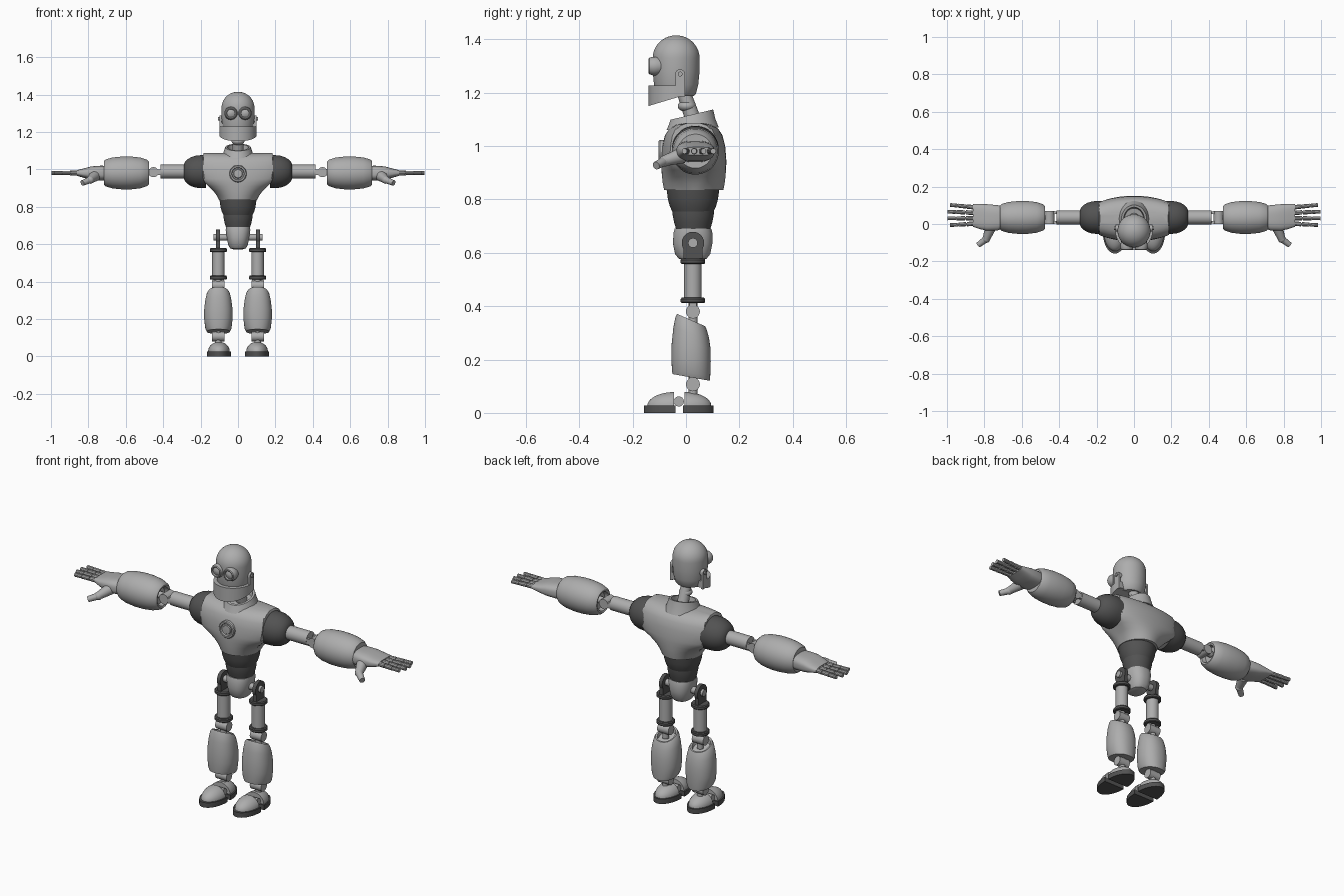
import bpy, bmesh, math
from mathutils import Vector, Matrix

old = bpy.data.objects.get("Cube")
if old:
    bpy.data.objects.remove(old, do_unlink=True)


def material(name, value):
    m = bpy.data.materials.new(name)
    m.use_nodes = True
    m.diffuse_color = (value, value, value, 1)
    m.node_tree.nodes["Principled BSDF"].inputs["Base Color"].default_value = (value, value, value, 1)
    return m


LIGHT = material("light grey metal", 0.42)
DARK = material("dark grey rubber", 0.085)


def finish(name, bm, mat, pair=False):
    """Make an object from the mesh; a pair also gets a mirrored right copy."""
    for side in (1, -1) if pair else (1,):
        if side < 0:
            bmesh.ops.scale(bm, vec=(-1, 1, 1), verts=bm.verts)
        bmesh.ops.recalc_face_normals(bm, faces=bm.faces)
        bm.normal_update()
        for f in bm.faces:
            f.smooth = True
        for e in bm.edges:
            e.smooth = len(e.link_faces) == 2 and e.calc_face_angle(0) < 0.6
        label = ("left_" if side > 0 else "right_") + name if pair else name
        me = bpy.data.meshes.new(label)
        bm.to_mesh(me)
        me.materials.append(mat)
        bpy.context.collection.objects.link(bpy.data.objects.new(label, me))
    bm.free()


def loft(name, axis, sections, mat, pair=False, n=40, power=2):
    """Sections: (position, half_u, half_v, centre_u, centre_v, tilt, clamp)."""
    bm = bmesh.new()
    rings = []
    for sec in sections:
        p, hu, hv, cu, cv, tilt, clamp = tuple(sec) + (0, 1)[len(sec) - 5:]
        ring = []
        for i in range(n):
            t = math.tau * (i + 0.5) / n
            c, s = (math.copysign(abs(w) ** (2 / power), w) for w in (math.cos(t), math.sin(t)))
            u = cu + hu * max(-1, min(1, c * clamp))
            v, q = cv + hv * s, p + tilt * hv * s
            co = {"x": (q, u, v), "y": (u, q, v), "z": (u, v, q)}[axis]
            ring.append(bm.verts.new(co))
        rings.append(ring)
    for a, b in zip(rings, rings[1:]):
        for i in range(n):
            j = (i + 1) % n
            bm.faces.new((a[i], a[j], b[j], b[i]))
    bm.faces.new(rings[0])
    bm.faces.new(rings[-1])
    finish(name, bm, mat, pair)


def turned(name, axis, profile, cu, cv, mat, pair=False, n=40):
    """Round part from (position, radius) pairs."""
    loft(name, axis, [(p, r, r, cu, cv, 0, 1) for p, r in profile], mat, pair, n)


def rod(name, a, b, r1, mat, pair=False, r2=None, n=24):
    a, b = Vector(a), Vector(b)
    bm = bmesh.new()
    rot = (b - a).to_track_quat("Z", "Y").to_matrix().to_4x4()
    bmesh.ops.create_cone(bm, cap_ends=True, segments=n, radius1=r1, radius2=r2 or r1,
                          depth=(b - a).length, matrix=Matrix.Translation((a + b) / 2) @ rot)
    finish(name, bm, mat, pair)


def box(name, centre, size, mat, pair=False):
    bm = bmesh.new()
    bmesh.ops.create_cube(bm, size=1, matrix=Matrix.Translation(centre) @ Matrix.Diagonal((*size, 1)))
    finish(name, bm, mat, pair)


def ball(name, centre, radii, mat, pair=False, cuts=()):
    """Ellipsoid; each cut is a direction whose far half is removed."""
    bm = bmesh.new()
    bmesh.ops.create_uvsphere(bm, u_segments=36, v_segments=20, radius=1,
                              matrix=Matrix.Translation(centre) @ Matrix.Diagonal((*radii, 1)))
    for d in cuts:
        bmesh.ops.bisect_plane(bm, geom=bm.verts[:] + bm.edges[:] + bm.faces[:],
                               plane_co=centre, plane_no=d, clear_outer=True)
        bmesh.ops.holes_fill(bm, edges=[e for e in bm.edges if e.is_boundary])
    finish(name, bm, mat, pair)


def half_slab(name, x, y, z0, z1, rx, ry, back, mat, pair=False, rise=0):
    """D-shaped slab: half ellipse of signed length ry, closed at y + back."""
    bm = bmesh.new()
    pts = [(x + rx * math.cos(math.pi * i / 28), y + ry * math.sin(math.pi * i / 28)) for i in range(29)]
    if back:
        pts += [(x - rx, y + back), (x + rx, y + back)]
    low = [bm.verts.new((u, v, z0 + rise * (v - y))) for u, v in pts]
    top = [bm.verts.new((u, v, z1)) for u, v in pts]
    bm.faces.new(low)
    bm.faces.new(top)
    for i in range(len(pts)):
        j = (i + 1) % len(pts)
        bm.faces.new((low[i], low[j], top[j], top[i]))
    finish(name, bm, mat, pair)


# Head, jaw and ear straps
HY = -0.037
dome = [(1.33 + 0.085 * math.sin(a), 0.088 * math.cos(a)) for a in (k * math.pi / 20 for k in range(10))]
turned("head", "z", [(1.187, 0.066), (1.195, 0.074), (1.23, 0.083), (1.28, 0.088)] + dome + [(1.415, 0.004)],
       0, HY, LIGHT, n=48)
half_slab("jaw", 0, -0.035, 1.182, 1.228, 0.1, -0.105, 0.03, LIGHT, rise=0.3)
box("ear_strap", (0.094, -0.022, 1.228), (0.012, 0.036, 0.085), LIGHT, True)
rod("ear_disc", (0.08, -0.022, 1.27), (0.1, -0.022, 1.27), 0.018, LIGHT, True)
rod("ear_bolt", (0.09, -0.022, 1.27), (0.106, -0.022, 1.27), 0.009, LIGHT, True)

# Eyes: rounded housing, raised rim and lens
turned("eye", "y", [(-0.07, 0.02), (-0.09, 0.029), (-0.11, 0.035), (-0.125, 0.035), (-0.137, 0.031),
                    (-0.14, 0.027), (-0.139, 0.023), (-0.131, 0.021), (-0.134, 0.014), (-0.137, 0.003)],
       0.038, 1.3, LIGHT, True)

# Neck and tilted hollow collar
rod("neck", (0, -0.008, 1.2), (0, 0.035, 1.075), 0.026, LIGHT, r2=0.03)
ball("neck_joint", (0, 0.003, 1.15), (0.034, 0.034, 0.022), LIGHT)
loft("collar", "z", [(1.065, 0.088, 0.098, 0, 0.025, 0.05), (1.09, 0.078, 0.088, 0, 0.022, 0.15),
                     (1.118, 0.068, 0.08, 0, 0.022, 0.24), (1.118, 0.056, 0.068, 0, 0.022, 0.24),
                     (1.092, 0.052, 0.062, 0, 0.022, 0.2)], LIGHT)

# Torso: round at the waist, flat at the shoulders
torso = [(0.835, 0.101, 0.111, 1), (0.86, 0.113, 0.116, 1.03), (0.885, 0.132, 0.119, 1.1),
         (0.91, 0.158, 0.121, 1.2), (0.93, 0.178, 0.122, 1.32), (0.95, 0.187, 0.122, 1.42),
         (1.0, 0.187, 0.118, 1.5), (1.04, 0.187, 0.108, 1.5), (1.065, 0.187, 0.092, 1.45),
         (1.08, 0.186, 0.066, 1.4), (1.087, 0.183, 0.035, 1.3)]
loft("torso", "z", [(z, hx, hy, 0, 0.029, 0, k) for z, hx, hy, k in torso], LIGHT, n=72)
turned("chest_badge", "y", [(-0.08, 0.046), (-0.098, 0.046), (-0.103, 0.042), (-0.103, 0.034), (-0.095, 0.031),
                            (-0.095, 0.025), (-0.099, 0.022), (-0.1, 0.005)], 0, 0.977, LIGHT)

# Waist bands and pelvis
turned("upper_waist", "z", [(0.755, 0.078), (0.775, 0.087), (0.8, 0.094), (0.838, 0.099)], 0, 0.026, DARK)
turned("lower_waist", "z", [(0.688, 0.064), (0.715, 0.072), (0.74, 0.077), (0.758, 0.078)], 0, 0.027, DARK)
loft("pelvis", "z", [(0.572, 0.025, 0.03, 0, 0.025), (0.578, 0.042, 0.052, 0, 0.025), (0.595, 0.052, 0.066, 0, 0.025),
                     (0.635, 0.06, 0.074, 0, 0.025), (0.675, 0.066, 0.073, 0, 0.026),
                     (0.692, 0.064, 0.068, 0, 0.026)], LIGHT, power=2.4)

# Hips and thighs
LX, LY = 0.105, 0.026
rod("hip_axle", (0.04, LY, 0.637), (0.13, LY, 0.637), 0.018, LIGHT, True)
rod("hip_disc", (LX - 0.008, LY, 0.637), (LX + 0.012, LY, 0.637), 0.042, DARK, True)
box("hip_bracket", (LX + 0.002, LY, 0.605), (0.02, 0.07, 0.06), DARK, True)
rod("thigh", (LX, LY, 0.415), (LX, LY, 0.57), 0.033, LIGHT, True)
for label, z in (("upper_thigh_ring", 0.558), ("lower_thigh_ring", 0.411)):
    turned(label, "z", [(z, 0.042), (z + 0.004, 0.046), (z + 0.016, 0.046), (z + 0.021, 0.042)], LX, LY, DARK, True)

# Knee and ankle hinges
for label, z, bottom, top in (("knee", 0.38, 0.33, 0.415), ("ankle", 0.107, 0.06, 0.16)):
    rod(label + "_hinge", (LX - 0.034, LY, z), (LX + 0.034, LY, z), 0.026, LIGHT, True)
    rod(label + "_post", (LX, LY, bottom), (LX, LY, top), 0.017, LIGHT, True)
    for k, dx in (("inner", -0.024), ("outer", 0.024)):
        box(label + "_" + k + "_prong", (LX + dx, LY, (z + top) / 2), (0.012, 0.026, top - z), LIGHT, True)

# Shins with slanted, recessed tops
shin = [(0.133, 0.05, 0.055, -0.18), (0.133, 0.062, 0.07, -0.18), (0.15, 0.07, 0.072, -0.18),
        (0.2, 0.076, 0.074, -0.1), (0.25, 0.076, 0.073, -0.1), (0.3, 0.07, 0.067, -0.25),
        (0.335, 0.062, 0.059, -0.4), (0.348, 0.053, 0.053, -0.44), (0.346, 0.045, 0.045, -0.44),
        (0.325, 0.042, 0.042, -0.44)]
loft("shin", "z", [(z, hx, hy, LX, 0.019, t) for z, hx, hy, t in shin], LIGHT, True, power=2.2)

# Feet: split toe and heel on dark soles
FX = 0.102
ball("toe_cap", (FX, -0.045, 0.026), (0.058, 0.1, 0.052), LIGHT, True, ((0, 1, 0), (0, 0, -1)))
ball("heel_cap", (FX, -0.005, 0.026), (0.058, 0.1, 0.052), LIGHT, True, ((0, -1, 0), (0, 0, -1)))
half_slab("toe_sole", FX, -0.04, 0, 0.027, 0.065, -0.118, 0, DARK, True)
half_slab("heel_sole", FX, -0.012, 0, 0.027, 0.065, 0.116, 0, DARK, True)
rod("foot_hinge", (FX - 0.04, -0.027, 0.043), (FX + 0.04, -0.027, 0.043), 0.019, LIGHT, True)

# Shoulders and upper arms
AY, AZ = 0.035, 0.985
turned("shoulder", "x", [(0.17, 0.088), (0.2, 0.088), (0.225, 0.086), (0.25, 0.078), (0.27, 0.066),
                         (0.283, 0.053), (0.29, 0.036)], AY, 0.988, DARK, True)
rod("upper_arm", (0.27, AY, 0.988), (0.415, AY, 0.988), 0.037, LIGHT, True)

# Elbow hinges
rod("elbow_hinge", (0.452, AY - 0.034, AZ), (0.452, AY + 0.034, AZ), 0.027, LIGHT, True)
rod("elbow_post", (0.44, AY, AZ), (0.5, AY, AZ), 0.018, LIGHT, True)
for k, dy in (("front", -0.026), ("rear", 0.026)):
    box("elbow_" + k + "_prong", (0.43, AY + dy, AZ), (0.045, 0.013, 0.03), LIGHT, True)

# Barrel forearms, recessed at the elbow
turned("forearm", "x", [(0.5, 0.044), (0.478, 0.05), (0.475, 0.06), (0.485, 0.07), (0.52, 0.082), (0.57, 0.088),
                        (0.62, 0.088), (0.67, 0.083), (0.705, 0.073), (0.717, 0.064), (0.716, 0.05)],
       AY, 0.981, LIGHT, True)

# Palms
loft("palm", "x", [(0.7, 0.058, 0.038, 0.035, 0.98), (0.73, 0.068, 0.04, 0.033, 0.98),
                   (0.785, 0.071, 0.036, 0.035, 0.98), (0.825, 0.067, 0.025, 0.04, 0.98),
                   (0.862, 0.06, 0.015, 0.046, 0.981)], LIGHT, True, power=2.8)

# Fingers: three segments on a thin core
for i, label in enumerate(("index", "middle", "ring", "little")):
    base = Vector((0.85, 0.002 + 0.029 * i, 0.981))
    tip = Vector((0.985 if i in (0, 3) else 1.0, -0.006 + 0.036 * i, 0.981))
    rod(label + "_finger_core", base, base.lerp(tip, 0.9), 0.007, LIGHT, True, n=8)
    for k in range(3):
        rod(f"{label}_finger_segment_{k + 1}", base.lerp(tip, k / 3 + 0.02), base.lerp(tip, k / 3 + 0.32),
            0.0125 - 0.001 * k, LIGHT, True, n=10)

# Thumbs
rod("thumb_base", (0.765, -0.015, 0.965), (0.79, -0.08, 0.945), 0.03, LIGHT, True, r2=0.02)
ball("thumb_joint", (0.79, -0.08, 0.944), (0.021, 0.021, 0.021), LIGHT, True)
rod("thumb_tip", (0.79, -0.08, 0.944), (0.832, -0.112, 0.927), 0.018, LIGHT, True, r2=0.015)
